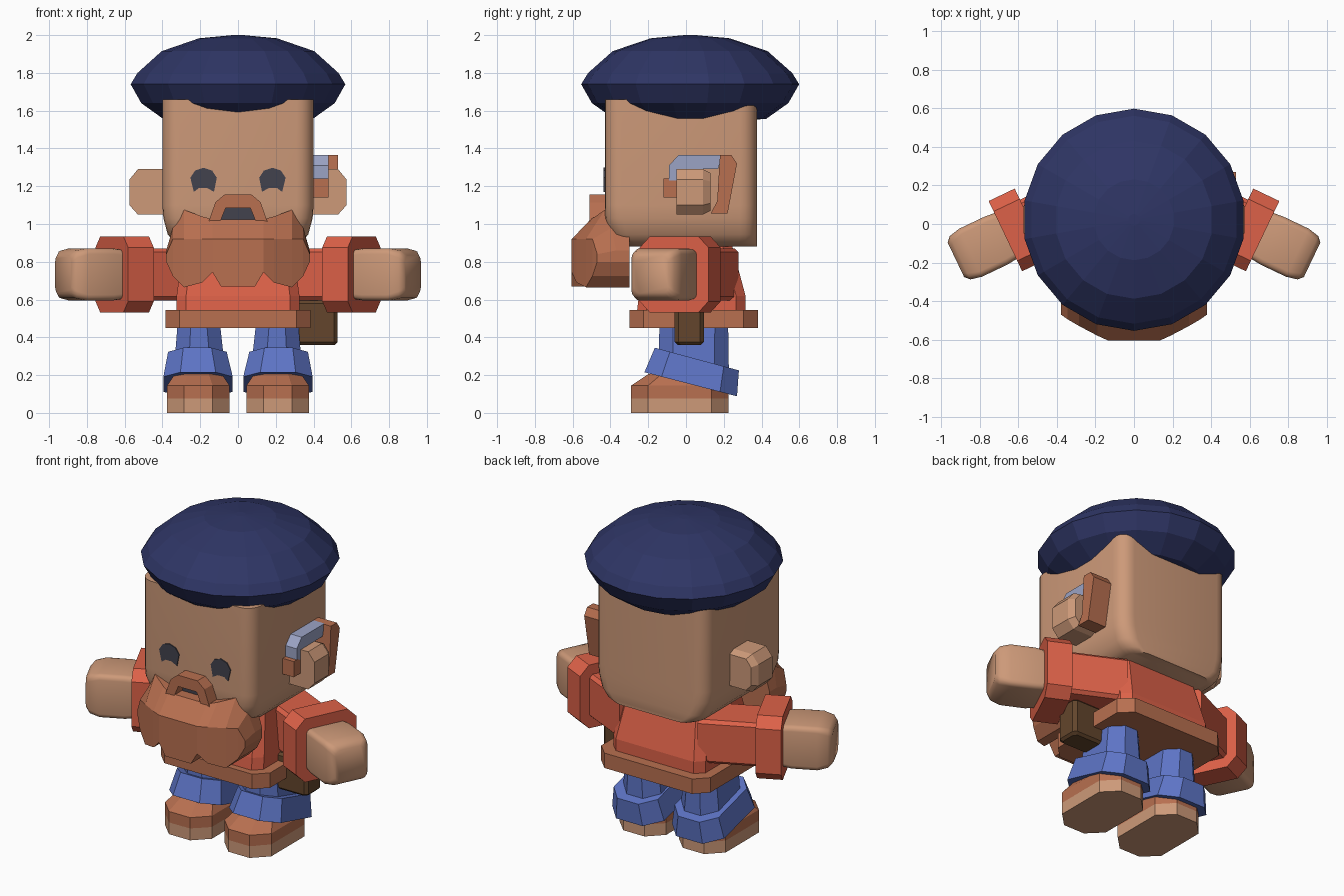
import bpy, bmesh, math
from mathutils import Matrix, Vector

if "Cube" in bpy.data.objects:
    bpy.data.objects.remove(bpy.data.objects["Cube"])


def material(name, rgb):
    m = bpy.data.materials.new(name)
    m.diffuse_color = (*rgb, 1)
    m.use_nodes = True
    m.node_tree.nodes["Principled BSDF"].inputs["Base Color"].default_value = m.diffuse_color
    return m


SKIN = material("skin", (0.61, 0.32, 0.19))
NAVY = material("navy", (0.028, 0.036, 0.13))
RED = material("red", (0.72, 0.12, 0.065))
GINGER = material("ginger", (0.48, 0.16, 0.08))
BLUE = material("blue", (0.11, 0.175, 0.56))
BROWN = material("dark brown", (0.125, 0.06, 0.025))
GREY = material("charcoal", (0.055, 0.055, 0.075))
STEEL = material("steel", (0.33, 0.37, 0.56))


def loft(name, rings, mat, matrix=None, mirror=False, smooth=False):
    """Skin a list of equal-length point rings and cap both ends."""
    bm = bmesh.new()
    vs = [[bm.verts.new(p) for p in ring] for ring in rings]
    n = len(vs[0])
    for a, b in zip(vs, vs[1:]):
        for i in range(n):
            j = (i + 1) % n
            bm.faces.new((a[i], a[j], b[j], b[i]))
    bm.faces.new(vs[0])
    bm.faces.new(vs[-1])
    if matrix:
        bm.transform(matrix)
    if mirror:
        bm.transform(Matrix.Diagonal((-1, 1, 1, 1)))
    bmesh.ops.recalc_face_normals(bm, faces=bm.faces)
    me = bpy.data.meshes.new(name)
    bm.to_mesh(me)
    bm.free()
    me.materials.append(mat)
    ob = bpy.data.objects.new(name, me)
    bpy.context.collection.objects.link(ob)
    if smooth:
        bpy.ops.object.select_all(action='DESELECT')
        ob.select_set(True)
        bpy.context.view_layer.objects.active = ob
        bpy.ops.object.shade_smooth_by_angle(angle=math.radians(40))
    return ob


def rect(a0, a1, b0, b1, r, n=1):
    """2D rectangle with chamfered (n=1) or rounded corners."""
    pts = []
    corners = ((a1 - r, b1 - r), (a0 + r, b1 - r), (a0 + r, b0 + r), (a1 - r, b0 + r))
    for k, (cx, cy) in enumerate(corners):
        for i in range(n + 1):
            t = (k + i / n) * math.pi / 2
            pts.append((cx + r * math.cos(t), cy + r * math.sin(t)))
    return pts


def at_z(pts, z):
    return [(a, b, z) for a, b in pts]


def at_x(pts, x):
    return [(x, a, b) for a, b in pts]


def at_y(pts, y):
    return [(a, y, b) for a, b in pts]


def slab_y(name, pts, y0, y1, mat, **kw):
    return loft(name, [at_y(pts, y0), at_y(pts, y1)], mat, **kw)


def slab_x(name, pts, x0, x1, mat, **kw):
    return loft(name, [at_x(pts, x0), at_x(pts, x1)], mat, **kw)


# Head: rounded block, tucked in at the bottom front and sides
loft("head", [at_z(rect(-hx, hx, yf, 0.375, 0.09, 5), z) for z, hx, yf in (
    (0.88, 0.29, -0.30), (0.90, 0.335, -0.36), (0.945, 0.372, -0.405),
    (1.03, 0.395, -0.427), (1.1, 0.4, -0.43), (1.66, 0.4, -0.43))], SKIN, smooth=True)

# Beret: 18-sided lathe
beret = ((0.1, 1.55), (0.4, 1.555), (0.52, 1.64), (0.577, 1.74), (0.54, 1.80),
         (0.41, 1.915), (0.21, 1.983), (0.03, 2.0))
loft("beret", [[(r * math.sin(math.radians(20 * i)), 0.022 + r * math.cos(math.radians(20 * i)), z)
                for i in range(18)] for r, z in beret], NAVY)

# Beard: cross-sections swept from side to side (x, top, bottom, front)
half = ((0.0, 1.025, 0.67, -0.605), (0.09, 1.025, 0.67, -0.605), (0.135, 1.025, 0.745, -0.605),
        (0.19, 1.04, 0.69, -0.58), (0.285, 1.075, 0.665, -0.53), (0.345, 0.98, 0.725, -0.495),
        (0.38, 0.86, 0.80, -0.47))
cols = [(-x, t, b, f) for x, t, b, f in half[:0:-1]] + list(half)
loft("beard", [[(x, -0.30, t), (x, f + 0.10, t), (x, f, min(0.92, t - 0.02)),
                (x, f, b), (x, -0.30, b)] for x, t, b, f in cols], GINGER)

# Moustache arch and mouth
arch = [(-0.16, 1.0), (-0.12, 1.115), (-0.07, 1.157), (0.07, 1.157), (0.12, 1.115), (0.16, 1.0),
        (0.10, 1.0), (0.065, 1.085), (-0.065, 1.085), (-0.10, 1.0)]
slab_y("moustache", arch, -0.51, -0.40, GINGER)
slab_y("mouth", [(-0.10, 1.0), (0.10, 1.0), (0.065, 1.085), (-0.065, 1.085)],
       -0.437, -0.428, GREY)

# Belly, belt and pouch
loft("jacket", [at_z(rect(-hx, hx, yf, yb, 0.05), z) for z, hx, yf, yb in (
    (0.53, 0.325, -0.26, 0.315), (0.62, 0.325, -0.25, 0.315), (0.89, 0.29, -0.19, 0.243))], RED)
loft("belt", [at_z(rect(-0.385, 0.385, -0.3, 0.38, 0.075), z) for z in (0.45, 0.545)], GINGER)
loft("pouch", [at_z(rect(0.3 + d, 0.527 - d, -0.06 + d, 0.095 - d, 0.02), z)
               for z, d in ((0.36, 0.015), (0.375, 0), (0.58, 0), (0.595, 0.015))], BROWN)

# Tool tucked behind one ear: metal hook, tip and grip
slab_x("tool_hook", [(-0.09, 1.23), (-0.09, 1.31), (-0.04, 1.365), (0.19, 1.365), (0.17, 1.29),
                     (0.0, 1.29), (-0.015, 1.27), (-0.015, 1.23)], 0.39, 0.478, STEEL)
slab_x("tool_tip", [(-0.12, 1.14), (-0.12, 1.24), (-0.02, 1.24), (-0.02, 1.14)],
       0.39, 0.478, GINGER)
slab_x("tool_grip", [(0.18, 1.365), (0.24, 1.365), (0.27, 1.32), (0.22, 1.055), (0.13, 1.055),
                     (0.165, 1.12)], 0.40, 0.53, GINGER)

# Paired parts
ear = [(0.38, 1.05), (0.53, 1.05), (0.575, 1.10), (0.575, 1.235), (0.53, 1.29), (0.38, 1.29)]
ear_back = [(0.38, 1.07), (0.515, 1.07), (0.55, 1.11), (0.55, 1.225), (0.515, 1.27), (0.38, 1.27)]
eye = [(-0.07, 1.245), (-0.045, 1.283), (0, 1.298), (0.045, 1.283), (0.07, 1.245),
       (0.052, 1.17), (0.025, 1.19), (-0.02, 1.19), (-0.055, 1.17)]
eye = [(x + 0.182, z) for x, z in eye]
arm = Matrix.Translation((0.668, -0.063, 0.733)) @ Matrix.Rotation(math.radians(-25.5), 4, 'Z')


def sq(h, r, x, n=1):
    return at_x(rect(-h, h, -h, h, r, n), x)


def tilted(pts, z_front, z_back, y0, y1):
    return [(x, y, z_front + (z_back - z_front) * (y - y0) / (y1 - y0)) for x, y in pts]


for side, flip in (("right", False), ("left", True)):
    kw = dict(mirror=flip)
    loft(side + "_ear", [at_y(ear, -0.05), at_y(ear, 0.09), at_y(ear_back, 0.13)], SKIN, **kw)
    slab_y(side + "_eye", eye, -0.436, -0.428, GREY, **kw)

    # Arm: sleeve, chunky cuff, mitten hand
    loft(side + "_sleeve", [sq(0.138, 0.02, -0.5), sq(0.138, 0.02, -0.1)], RED, arm, **kw)
    loft(side + "_cuff", [sq(0.202, 0.06, -0.15), sq(0.202, 0.06, 0)], RED, arm, **kw)
    loft(side + "_hand", [sq(0.13, 0.03, -0.02, 3), sq(0.138, 0.03, 0.05, 3),
                          sq(0.138, 0.03, 0.2, 3), sq(0.125, 0.035, 0.26, 3),
                          sq(0.10, 0.035, 0.285, 3)], SKIN, arm, smooth=True, **kw)

    # Leg: trouser, slanted turn-up, boot and sole
    loft(side + "_trouser", [at_z(rect(0.06, 0.345, -0.15, 0.228, 0.08), 0.15),
                             at_z(rect(0.095, 0.32, -0.14, 0.223, 0.07), 0.47)], BLUE, **kw)
    low = rect(0.028, 0.395, -0.22, 0.27, 0.09)
    top = rect(0.06, 0.37, -0.165, 0.28, 0.08)
    loft(side + "_turn_up", [tilted(low, 0.215, 0.088, -0.22, 0.27),
                             tilted(top, 0.345, 0.225, -0.165, 0.28)], BLUE, **kw)
    shoe = rect(0.045, 0.375, -0.29, 0.225, 0.09)
    loft(side + "_boot", [at_z(shoe, 0.075), at_z(shoe, 0.145),
                          at_z(rect(0.085, 0.335, -0.2, 0.2, 0.07), 0.205)], GINGER, **kw)
    loft(side + "_sole", [at_z(shoe, 0.0), at_z(shoe, 0.076)], SKIN, **kw)
